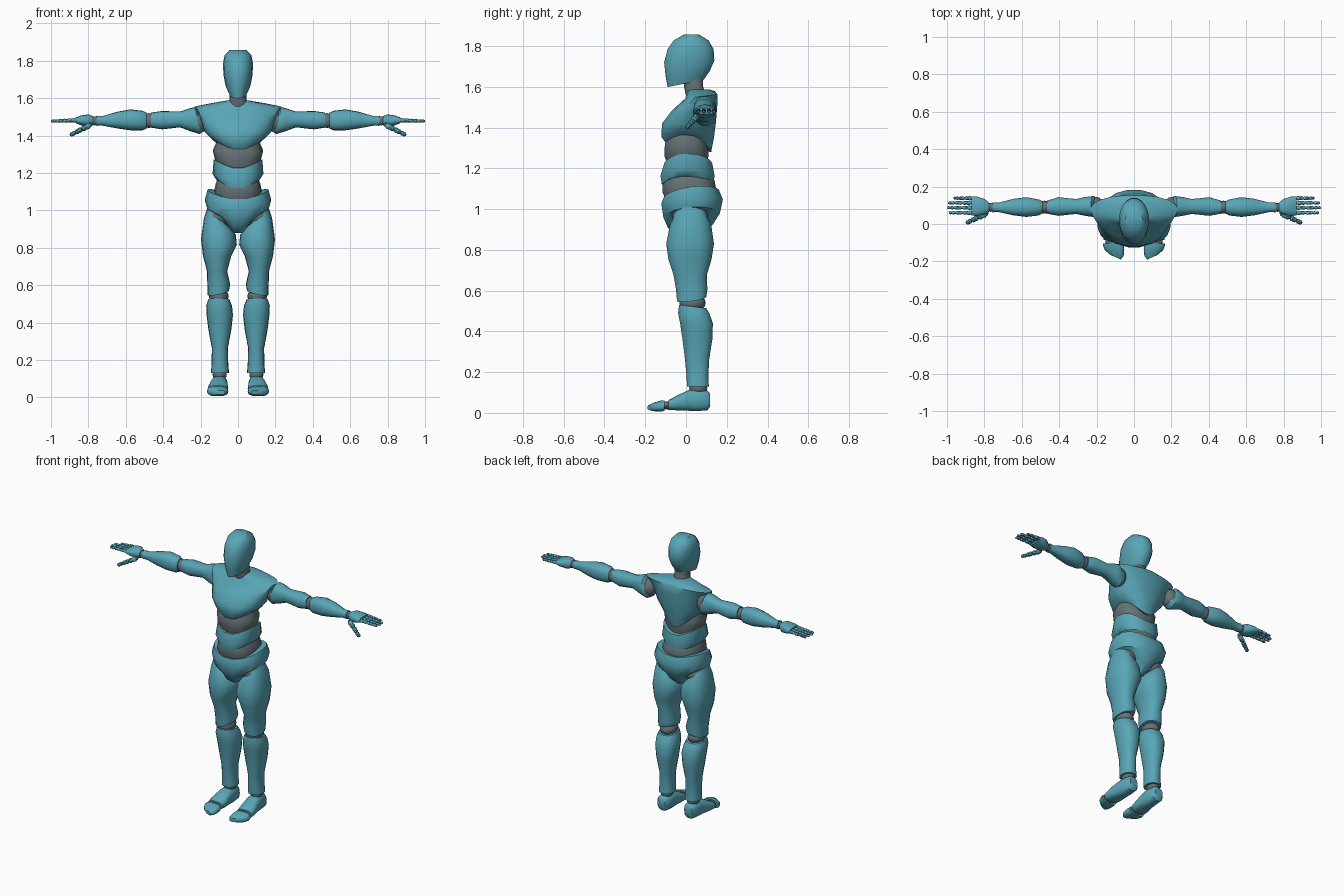
import bpy, bmesh, math
from mathutils import Matrix, Vector


def material(name, rgb):
    m = bpy.data.materials.new(name)
    m.diffuse_color = (*rgb, 1)
    return m


TEAL = material("teal shell", (0.10, 0.38, 0.47))
GRAY = material("gray joint", (0.13, 0.165, 0.175))
UP = Matrix.Identity(4)
ARM = Matrix(((0, 0, 1, 0), (0, 1, 0, 0), (1, 0, 0, 0), (0, 0, 0, 1)))   # length along x
FOOT = Matrix(((1, 0, 0, 0), (0, 0, 1, 0), (0, 1, 0, 0), (0, 0, 0, 1)))  # length along y


def finish(bm, name, mat, mirror):
    bmesh.ops.recalc_face_normals(bm, faces=bm.faces)
    me = bpy.data.meshes.new(name)
    bm.to_mesh(me)
    bm.free()
    me.materials.append(mat)
    ob = bpy.data.objects.new(name, me)
    bpy.context.collection.objects.link(ob)
    bpy.ops.object.select_all(action='DESELECT')
    ob.select_set(True)
    bpy.context.view_layer.objects.active = ob
    bpy.ops.object.shade_smooth_by_angle(angle=math.radians(42))
    if mirror:
        ob.modifiers.new("other side", 'MIRROR')
    return ob


def loft(name, rings, mat=TEAL, frame=UP, mirror=False, n=2.3, seg=18):
    """Ring: x0, x1, y0, y1, z, then optional x tilt, y tilt, raised sides."""
    bm = bmesh.new()
    loops, mids = [], []
    for ring in rings:
        x0, x1, y0, y1, z, tx, ty, side = (tuple(ring) + (0, 0, 0))[:8]
        cx, cy = (x0 + x1) / 2, (y0 + y1) / 2
        loop = []
        for i in range(seg):
            a = 2 * math.pi * i / seg
            u = math.copysign(abs(math.cos(a)) ** (2 / n), math.cos(a))
            v = math.copysign(abs(math.sin(a)) ** (2 / n), math.sin(a))
            p = Vector((cx + u * (x1 - x0) / 2, cy + v * (y1 - y0) / 2,
                        z + tx * u + ty * v + side * abs(u) ** 1.5))
            loop.append(bm.verts.new(frame @ p))
        loops.append(loop)
        mids.append(frame @ Vector((cx, cy, z + side * 0.3)))
    for a, b in zip(loops, loops[1:]):
        for i in range(seg):
            j = (i + 1) % seg
            bm.faces.new((a[i], a[j], b[j], b[i]))
    for loop, mid in ((loops[0], mids[0]), (loops[-1], mids[-1])):
        c = bm.verts.new(mid)
        for i in range(seg):
            bm.faces.new((loop[i], loop[(i + 1) % seg], c))
    return finish(bm, name, mat, mirror)


def ball(name, center, radii, mirror=True, seg=16):
    bm = bmesh.new()
    bmesh.ops.create_uvsphere(bm, u_segments=seg, v_segments=seg // 2, radius=1)
    bm.transform(Matrix.Translation(center) @ Matrix.Diagonal((*radii, 1)))
    return finish(bm, name, GRAY, mirror)


def digit(name, start, end, r, lengths):
    """Jointed finger: tapered shell pieces with small joint balls between."""
    start, end = Vector(start), Vector(end)
    d = end - start
    rot = d.to_track_quat('Z', 'Y').to_matrix().to_4x4()
    t = 0
    for k, part in enumerate(lengths):
        p, size = start + d * t, part * d.length
        w = r * (1 - 0.12 * k)
        rings = [(-s * w, s * w, -s * w, s * w, z * size) for s, z in
                 ((0.65, 0.04), (1, 0.2), (0.85, 0.6), (0.95, 0.8), (0.55, 0.97))]
        loft(f"{name}_piece_{k + 1}", rings, frame=Matrix.Translation(p) @ rot, mirror=True, seg=8, n=2)
        ball(f"{name}_joint_{k + 1}", p, (w * 0.7,) * 3, seg=8)
        t += part


def sym(w, *rest):
    return (-w, w) + rest


# Head and neck
loft("head", [sym(.045, -.092, .088, 1.617, 0, .018), sym(.066, -.102, .118, 1.665, 0, .012),
              sym(.078, -.109, .141, 1.725, 0, .005), sym(.08, -.092, .137, 1.785),
              sym(.072, -.062, .112, 1.828), sym(.046, -.01, .065, 1.857)], n=2.1)
loft("neck", [sym(.055, 0, .105, 1.55), sym(.045, -.01, .085, 1.60), sym(.045, -.015, .085, 1.65)], GRAY)

# Torso shells
loft("chest", [sym(.105, -.085, .125, 1.285, 0, -.012, .07), sym(.145, -.122, .138, 1.345, 0, -.005, .04),
               sym(.178, -.12, .148, 1.42), sym(.205, -.07, .155, 1.495, 0, .012, .01),
               sym(.235, -.005, .155, 1.553, 0, .01), sym(.15, .0, .145, 1.57, 0, .008),
               sym(.055, .01, .115, 1.588)], n=2.2)
loft("abdomen", [sym(.115, -.12, .135, 1.112, 0, -.003, .05), sym(.136, -.127, .142, 1.16, 0, 0, .035),
                 sym(.13, -.108, .13, 1.222, 0, 0, .05)])
loft("pelvis", [sym(.03, -.055, .08, .88), sym(.1, -.09, .135, .91, 0, .01, .07),
                sym(.165, -.113, .168, .965, 0, .01, .045), sym(.178, -.123, .183, 1.035, 0, .01, .02),
                sym(.163, -.11, .163, 1.075, 0, .018, .035)])

# Flexible core between the shells
loft("upper_core", [sym(.1, -.085, .10, 1.2), sym(.125, -.108, .112, 1.26, 0, 0, .02),
                    sym(.135, -.105, .11, 1.32), sym(.1, -.07, .08, 1.4)], GRAY)
loft("lower_core", [sym(.11, -.09, .12, 1.02), sym(.13, -.118, .152, 1.085),
                    sym(.12, -.115, .142, 1.14), sym(.1, -.08, .1, 1.19)], GRAY)

# Legs
loft("thigh", [(.035, .165, -.06, .10, .955, .055), (.012, .182, -.08, .125, .915, .045),
               (.006, .198, -.098, .138, .83, .015), (.036, .187, -.088, .127, .755),
               (.058, .166, -.062, .103, .675), (.042, .164, -.05, .106, .605),
               (.048, .162, -.045, .10, .56, -.012, .01)], mirror=True)
loft("shin", [(.045, .16, -.035, .10, .522, .0, -.008), (.032, .17, -.04, .115, .49),
              (.027, .168, -.03, .133, .44), (.036, .158, -.018, .13, .36),
              (.054, .14, -.006, .115, .265), (.052, .141, .002, .11, .18),
              (.048, .145, .004, .113, .13)], mirror=True)
ball("hip_joint", (.1, .02, .968), (.076, .088, .065))
ball("knee_joint", (.103, .032, .54), (.053, .065, .045))
ball("ankle_joint", (.098, .06, .122), (.038, .045, .035))

# Feet, cross-sections from heel to toe
loft("foot", [(.072, .128, .03, .095, .118), (.06, .138, .012, .11, .105), (.056, .142, .008, .118, .05),
              (.055, .148, .01, .112, .01), (.052, .16, .012, .085, -.045),
              (.055, .163, .015, .064, -.085)], frame=FOOT, mirror=True, n=2.6)
loft("toe_cap", [(.054, .165, .01, .062, -.105), (.052, .166, .006, .06, -.125, .01),
                 (.055, .155, .008, .05, -.155, .014), (.07, .125, .014, .038, -.178, .012)],
     frame=FOOT, mirror=True, n=2.6)
ball("toe_joint", (.109, -.093, .037), (.045, .03, .02))

# Arms, cross-sections from shoulder to wrist
loft("upper_arm", [(1.425, 1.53, .05, .135, .195, .018), (1.408, 1.552, .037, .15, .218, .012),
                   (1.425, 1.545, .043, .145, .26), (1.444, 1.528, .053, .134, .31),
                   (1.433, 1.531, .043, .144, .405), (1.442, 1.523, .055, .125, .465)],
     frame=ARM, mirror=True)
loft("forearm", [(1.436, 1.522, .055, .122, .49), (1.428, 1.532, .045, .132, .51),
                 (1.428, 1.54, .037, .144, .575), (1.438, 1.527, .046, .135, .645),
                 (1.453, 1.504, .064, .114, .725), (1.452, 1.506, .062, .115, .757)],
     frame=ARM, mirror=True)
ball("shoulder_joint", (.205, .09, 1.478), (.05, .055, .06))
ball("elbow_joint", (.478, .09, 1.48), (.035, .035, .04))
ball("wrist_joint", (.766, .089, 1.478), (.025, .024, .024))

# Hands
loft("palm", [(1.455, 1.503, .062, .115, .775), (1.447, 1.513, .05, .135, .80),
              (1.455, 1.507, .042, .147, .84), (1.466, 1.497, .045, .147, .868)],
     frame=ARM, mirror=True, n=2.5)
for label, y, tip in (("index", .06, .99), ("middle", .087, 1.0), ("ring", .113, .995), ("little", .138, .965)):
    digit(label + "_finger", (.866, y, 1.482), (tip, y, 1.477), .0115, (.4, .32, .28))
digit("thumb", (.79, .055, 1.457), (.897, .005, 1.402), .017, (.42, .32, .26))
